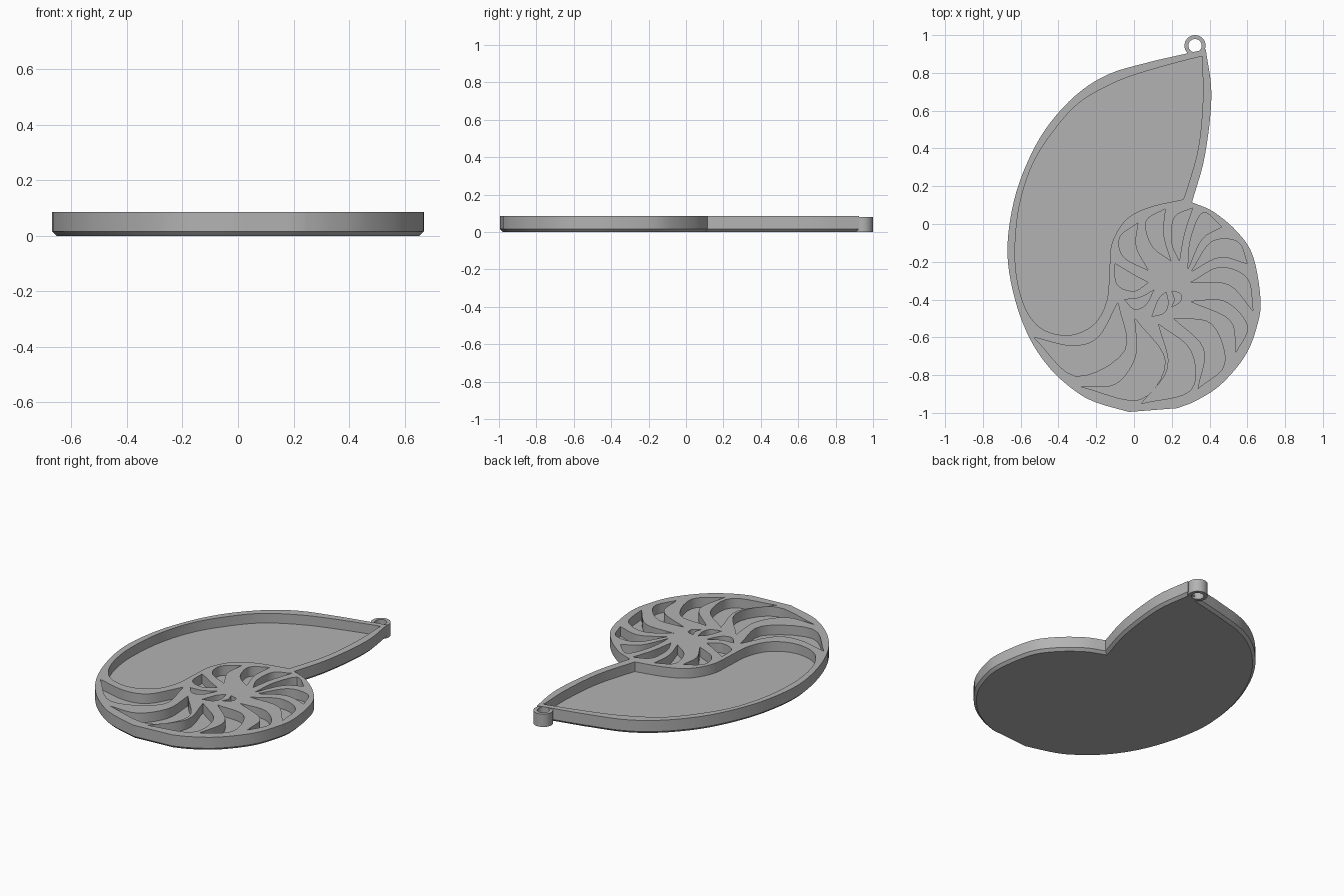
import bpy
import bmesh
from math import cos, sin, pi, radians
from mathutils import Vector

HEIGHT = 0.085
FLOOR = 0.025
CHAMFER = 0.016

if "Cube" in bpy.data.objects:
    bpy.data.objects.remove(bpy.data.objects["Cube"])

grey = bpy.data.materials.new("plain grey")
grey.use_nodes = True
grey.diffuse_color = (0.45, 0.45, 0.45, 1)
grey.node_tree.nodes["Principled BSDF"].inputs["Base Color"].default_value = grey.diffuse_color


def smooth_path(points, steps=5):
    """Open Catmull-Rom curve through the points, without its last point."""
    pts = [Vector(p) for p in points]
    pts = [2 * pts[0] - pts[1]] + pts + [2 * pts[-1] - pts[-2]]
    path = []
    for a, b, c, d in zip(pts, pts[1:], pts[2:], pts[3:]):
        for i in range(steps):
            t = i / steps
            path.append((2 * b + (c - a) * t + (2 * a - 5 * b + 4 * c - d) * t ** 2
                         + (3 * b - a - 3 * c + d) * t ** 3) / 2)
    return path


def closed_outline(*runs):
    """Join smooth runs; each run starts at a sharp corner where the last one ended."""
    return [p for run in runs for p in smooth_path(run)]


def add_prism(bm, outline, bottom, top, chamfer=0.0):
    """Extrude an outline upward, optionally with a chamfered lower rim."""
    face = bm.faces.new([bm.verts.new((p.x, p.y, top)) for p in outline])
    face.normal_update()
    if face.normal.z > 0:
        face.normal_flip()
    extruded = bmesh.ops.extrude_face_region(bm, geom=[face])["geom"]
    low = [g for g in extruded if isinstance(g, bmesh.types.BMFace)][0]
    if face.is_valid:
        face.normal_flip()
    for v in low.verts:
        v.co.z = bottom + chamfer
    if chamfer:
        bmesh.ops.inset_region(bm, faces=[low], thickness=chamfer, use_even_offset=True)
        for v in low.verts:
            v.co.z = bottom


def make_object(name, bm):
    bmesh.ops.recalc_face_normals(bm, faces=bm.faces)
    mesh = bpy.data.meshes.new(name)
    bm.to_mesh(mesh)
    bm.free()
    obj = bpy.data.objects.new(name, mesh)
    bpy.context.collection.objects.link(obj)
    mesh.materials.append(grey)
    return obj


def activate(obj):
    bpy.ops.object.select_all(action='DESELECT')
    obj.select_set(True)
    bpy.context.view_layer.objects.active = obj


# Shell outline: mouth edge, round coil, then the long outer back
tip, notch = (.38, .925), (.307, .115)
keel, crest = (-.026, -.995), (.11, .865)
shell_outline = closed_outline(
    [tip, (.41, .68), (.375, .36), notch],
    [notch, (.42, .065), (.545, -.04), (.63, -.17), (.67, -.4), (.65, -.545),
     (.587, -.7), (.46, -.85), (.33, -.935), (.23, -.975)],
    [(.23, -.975), keel],
    [keel, (-.2, -.945), (-.31, -.885), (-.44, -.77), (-.55, -.61), (-.63, -.4),
     (-.67, -.16), (-.645, .08), (-.58, .29), (-.47, .5), (-.31, .68), (-.13, .795), crest],
    [crest, tip])
bm = bmesh.new()
add_prism(bm, shell_outline, 0, HEIGHT, CHAMFER)
shell = make_object("shell_body", bm)

# Large open pocket of the outer whorl
peak, lip = (.36, .875), (.26, .13)
mouth_pocket = closed_outline(
    [peak, (.365, .66), (.34, .4), (.28, .185), lip],
    [lip, (.085, .09), (-.04, .025), (-.116, -.1), (-.13, -.24), (-.143, -.4),
     (-.206, -.525), (-.33, -.587), (-.47, -.565), (-.56, -.475), (-.614, -.32),
     (-.63, -.13), (-.605, .105), (-.535, .32), (-.42, .5), (-.286, .645),
     (-.1, .75), (.085, .815), (.34, .883), peak])

# Crescent chambers: outer tip, two points on the full side, inner tip, hollow side
outer_chambers = [
    [(.02, .005), (-.075, -.07), (-.055, -.175), (.075, -.245), (.01, -.12)],
    [(.165, .08), (.065, .015), (.095, -.115), (.195, -.195), (.155, -.055)],
    [(.31, .085), (.215, .035), (.2, -.095), (.24, -.195), (.265, -.055)],
    [(.465, -.015), (.365, .06), (.3, -.08), (.285, -.24), (.36, -.08)],
    [(.6, -.21), (.55, -.095), (.41, -.095), (.305, -.25), (.455, -.175)],
    [(.63, -.46), (.6, -.29), (.455, -.23), (.3, -.31), (.5, -.32)],
    [(.54, -.68), (.6, -.54), (.48, -.41), (.3, -.41), (.51, -.51)],
    [(.34, -.87), (.48, -.74), (.41, -.53), (.21, -.5), (.37, -.66)],
    [(.04, -.95), (.3, -.88), (.3, -.67), (.13, -.53), (.18, -.76)],
    [(-.285, -.86), (.03, -.93), (.165, -.725), (.005, -.5), (.01, -.7), (-.1, -.85)],
    [(-.53, -.6), (-.31, -.805), (-.05, -.67), (-.085, -.415), (-.19, -.6), (-.33, -.645)],
]
core_chambers = [
    [(-.1, -.21), (-.09, -.32), (0, -.355), (.075, -.31), (0, -.27)],
    [(-.05, -.4), (0, -.45), (.06, -.43), (.105, -.35), (.03, -.39)],
    [(.095, -.49), (.16, -.47), (.18, -.42), (.17, -.36), (.13, -.4)],
    [(.2, -.355), (.245, -.37), (.245, -.41), (.2, -.44), (.215, -.4)],
]
bm = bmesh.new()
add_prism(bm, mouth_pocket, FLOOR, 2 * HEIGHT)
for chamber in outer_chambers + core_chambers:
    full_side, hollow_side = chamber[:4], chamber[3:] + chamber[:1]
    add_prism(bm, closed_outline(full_side, hollow_side), FLOOR, 2 * HEIGHT)
cutter = make_object("pocket_cutter", bm)

# Sink all pockets into the shell
activate(shell)
cut = shell.modifiers.new("pockets", 'BOOLEAN')
cut.operation = 'DIFFERENCE'
cut.solver = 'EXACT'
cut.object = cutter
bpy.ops.object.modifier_apply(modifier=cut.name)
bpy.data.objects.remove(cutter)

# Hanging ring at the tip
bm = bmesh.new()
sides, ring_top = 32, 0.08
profile = [(.056, 0), (.056, ring_top), (.035, ring_top), (.035, 0)]
loops = []
for i in range(sides):
    a = 2 * pi * i / sides
    loops.append([bm.verts.new((.323 + r * cos(a), .944 + r * sin(a), z)) for r, z in profile])
for i, loop in enumerate(loops):
    after = loops[(i + 1) % sides]
    for j in range(4):
        k = (j + 1) % 4
        bm.faces.new((loop[j], after[j], after[k], loop[k]))
ring = make_object("hanging_ring", bm)

for obj in (shell, ring):
    activate(obj)
    bpy.ops.object.shade_smooth_by_angle(angle=radians(30))
